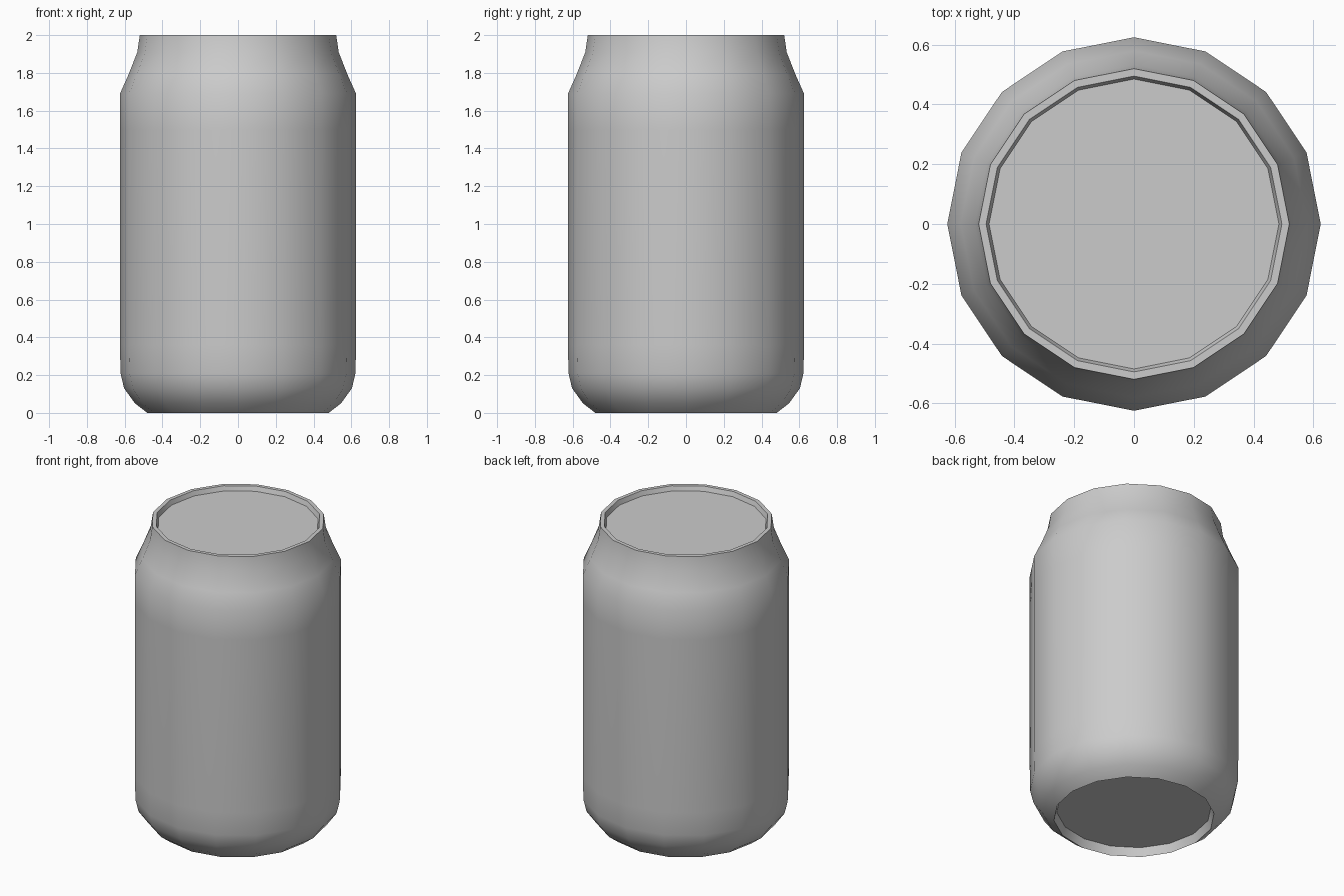
import bpy, bmesh
from math import cos, sin, pi, radians

if "Cube" in bpy.data.objects:
    bpy.data.objects.remove(bpy.data.objects["Cube"])

SIDES = 16


def lathe(name, profile, cap=None):
    """Spin (radius, z) points around z; cap fills the last ring 'up' or 'down'."""
    bm = bmesh.new()
    rings = []
    for r, z in profile:
        rings.append([bm.verts.new((r * cos(2 * pi * i / SIDES),
                                    r * sin(2 * pi * i / SIDES), z))
                      for i in range(SIDES)])
    for a, b in zip(rings, rings[1:]):
        for i in range(SIDES):
            j = (i + 1) % SIDES
            bm.faces.new((a[i], a[j], b[j], b[i]))
    if cap == "up":
        bm.faces.new(rings[-1])
    elif cap == "down":
        bm.faces.new(rings[-1][::-1])
    mesh = bpy.data.meshes.new(name)
    bm.to_mesh(mesh)
    bm.free()
    obj = bpy.data.objects.new(name, mesh)
    bpy.context.collection.objects.link(obj)
    bpy.ops.object.select_all(action='DESELECT')
    obj.select_set(True)
    bpy.context.view_layer.objects.active = obj
    bpy.ops.object.shade_smooth_by_angle(angle=radians(40))
    return obj


# Outer wall: rounded foot, straight body, narrowing neck
lathe("can_wall", [(0.48, 0), (0.545, 0.05), (0.603, 0.13), (0.622, 0.21),
                   (0.625, 0.36), (0.625, 1.5), (0.625, 1.69),
                   (0.58, 1.79), (0.533, 1.91), (0.52, 2.0)])

# Top rim with slightly sunken lid
lathe("rim_and_lid", [(0.52, 2.0), (0.495, 2.0), (0.485, 1.97)], cap="up")

# Recessed underside (ring order reversed so the faces point down and inward)
base = lathe("recessed_base", [(0.48, 0), (0.463, 0.055)], cap="up")
base.data.flip_normals()
for wall in list(base.data.polygons)[:SIDES]:
    if wall.normal.x * wall.center.x + wall.normal.y * wall.center.y > 0:
        wall.flip()
